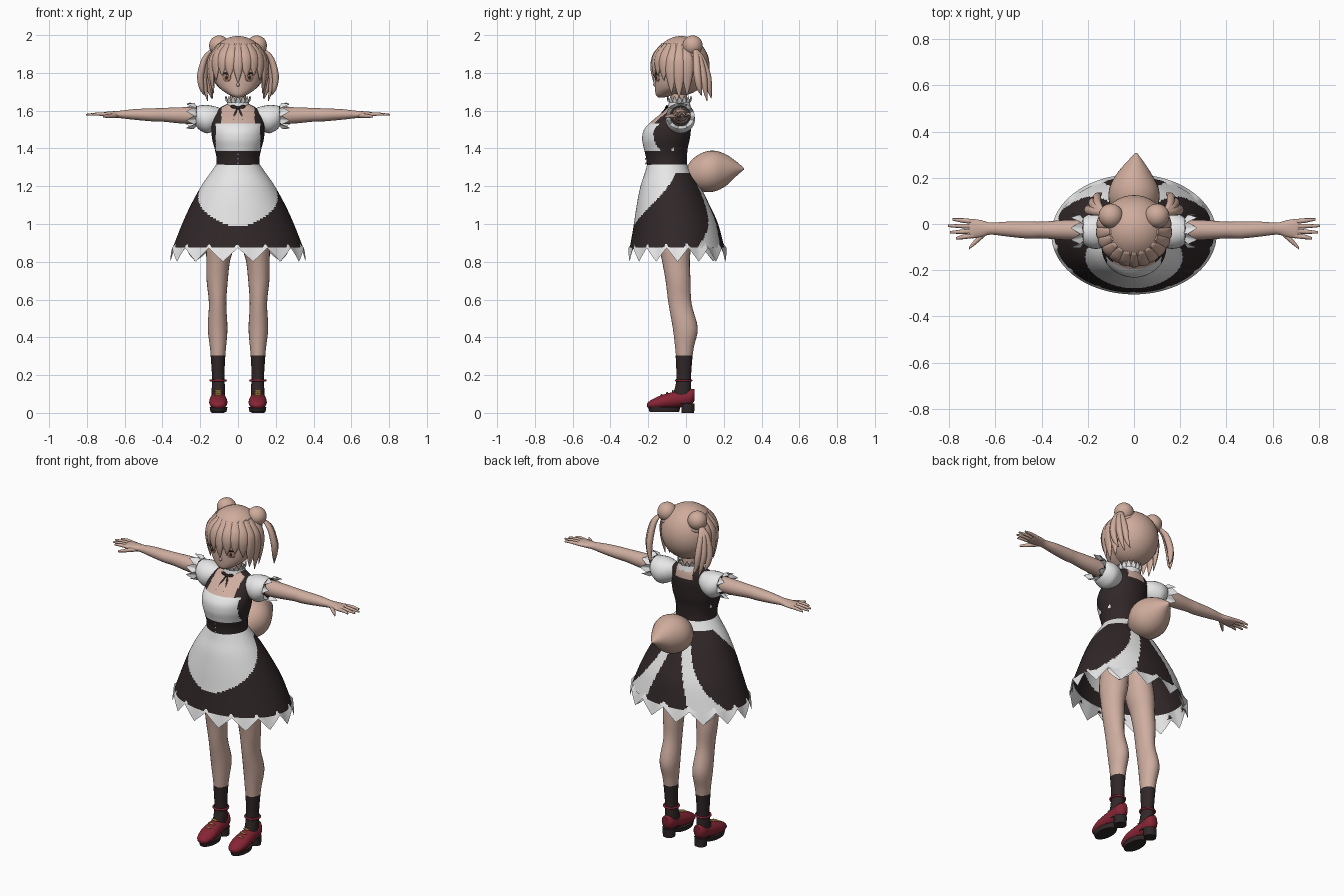
import bpy, bmesh, math
from math import sin, cos, pi, radians
from mathutils import Matrix, Vector, Euler

if "Cube" in bpy.data.objects:
    bpy.data.objects.remove(bpy.data.objects["Cube"])


def material(name, r, g, b):
    m = bpy.data.materials.new(name)
    m.use_nodes = True
    m.diffuse_color = (r, g, b, 1)
    bsdf = m.node_tree.nodes["Principled BSDF"]
    bsdf.inputs["Base Color"].default_value = (r, g, b, 1)
    bsdf.inputs["Roughness"].default_value = 0.8
    return m


SKIN = material("skin", .62, .42, .35)
HAIR = material("hair", .62, .41, .33)
WHITE = material("white cloth", .8, .8, .8)
BLACK = material("black cloth", .03, .02, .021)
RED = material("red leather", .24, .018, .035)
GOLD = material("gold", .5, .3, .08)
EYE = material("eye brown", .36, .2, .13)


def finish(name, bm, mats, rule=None, mirror=False):
    """Turn a bmesh into a shaded object, coloured by an optional face rule."""
    bmesh.ops.recalc_face_normals(bm, faces=bm.faces)
    if rule:
        for f in bm.faces:
            f.material_index = rule(f.calc_center_median())
    me = bpy.data.meshes.new(name)
    bm.to_mesh(me)
    bm.free()
    for m in mats:
        me.materials.append(m)
    ob = bpy.data.objects.new(name, me)
    bpy.context.collection.objects.link(ob)
    if mirror:
        ob.modifiers.new("Mirror", 'MIRROR').use_mirror_merge = False
    bpy.ops.object.select_all(action='DESELECT')
    ob.select_set(True)
    bpy.context.view_layer.objects.active = ob
    bpy.ops.object.shade_smooth_by_angle(angle=radians(50))
    return ob


def smooth_rows(rows, steps):
    """Catmull-Rom interpolation of cross-section rows."""
    out = []
    for i in range(len(rows) - 1):
        p, q, r, s = (rows[max(0, min(len(rows) - 1, i + k))] for k in (-1, 0, 1, 2))
        for k in range(steps):
            t = k / steps
            out.append([b + .5 * t * (c - a + t * (2*a - 5*b + 4*c - d + t * (3*b - 3*c + d - a)))
                        for a, b, c, d in zip(p, q, r, s)])
    return out + [list(rows[-1])]


def loft(name, axis, rows, mats, sides=24, steps=4, cap=True, turn=0, zig=0, rule=None, mirror=False):
    """Skin elliptical sections (position, centre a, centre b, radius a, radius b) along an axis."""
    bm = bmesh.new()
    rings = []
    fine = smooth_rows(rows, steps)
    for p, ca, cb, ra, rb in fine:
        ra, rb = max(ra, .001), max(rb, .001)
        ring = []
        for k in range(sides):
            t = 2 * pi * k / sides
            a = ca + ra * cos(t) * cos(turn) - rb * sin(t) * sin(turn)
            b = cb + ra * cos(t) * sin(turn) + rb * sin(t) * cos(turn)
            w = p
            if zig and p == fine[-1][0]:
                w = rows[0][0] + (p - rows[0][0]) * (.3 + .7 * abs((k * zig / sides) % 1 * 2 - 1))
            co = [a, b]
            co.insert(axis, w)
            ring.append(bm.verts.new(co))
        rings.append(ring)
    for lo, hi in zip(rings, rings[1:]):
        for k in range(sides):
            n = (k + 1) % sides
            bm.faces.new((lo[k], lo[n], hi[n], hi[k]))
    if cap:
        bm.faces.new(rings[0])
        bm.faces.new(rings[-1])
    return finish(name, bm, mats, rule, mirror)


def ball(name, loc, scale, mat, rot=(0, 0, 0), mirror=False, keep=None):
    bm = bmesh.new()
    bmesh.ops.create_uvsphere(bm, u_segments=40, v_segments=28, radius=1)
    bm.transform(Matrix.LocRotScale(Vector(loc), Euler(rot), Vector(scale)))
    if keep:
        gone = [f for f in bm.faces if not keep(f.calc_center_median())]
        bmesh.ops.delete(bm, geom=gone, context='FACES')
    return finish(name, bm, [mat], None, mirror)


def torus(name, loc, major, minor, mat, rot=(0, 0, 0)):
    """Mirrored ring swept from a small circle."""
    bm = bmesh.new()
    place = Matrix.LocRotScale(Vector(loc), Euler(rot), None)
    n, m = 28, 8
    grid = [[bm.verts.new(place @ Vector(((major + minor * cos(v)) * cos(u), (major + minor * cos(v)) * sin(u),
             minor * sin(v)))) for v in (2*pi*j/m for j in range(m))] for u in (2*pi*i/n for i in range(n))]
    for i in range(n):
        for j in range(m):
            a, b = grid[i], grid[(i + 1) % n]
            bm.faces.new((a[j], b[j], b[(j + 1) % m], a[(j + 1) % m]))
    return finish(name, bm, [mat], None, True)


# Legs, socks and shoes
loft("legs", 2, [(1.08, .075, -.07, .07, .08), (.9, .093, -.06, .075, .085), (.8, .105, -.053, .062, .073),
                 (.7, .11, -.042, .056, .066), (.58, .108, -.032, .046, .061), (.45, .108, -.004, .052, .066),
                 (.35, .106, -.008, .043, .05), (.27, .106, -.01, .035, .04)], [SKIN], mirror=True)
loft("socks", 2, [(.305, .106, -.01, .039, .045), (.2, .105, -.012, .033, .039), (.13, .104, -.016, .035, .043),
                  (.05, .104, -.03, .036, .06)], [BLACK], mirror=True)
loft("shoes", 1, [(-.207, .103, .04, .01, .008), (-.19, .103, .043, .034, .022), (-.14, .104, .054, .048, .036),
                  (-.08, .105, .066, .045, .042), (-.02, .105, .075, .039, .042), (.025, .105, .085, .036, .042),
                  (.046, .105, .095, .02, .03)], [RED], mirror=True)
loft("soles", 2, [(.004, .103, -.115, .042, .078), (.03, .103, -.115, .047, .086)], [BLACK], steps=1, mirror=True)
loft("heels", 2, [(0, .105, .01, .034, .033), (.05, .105, .01, .036, .036)], [BLACK], steps=1, mirror=True)
torus("ankle_straps", (.105, -.012, .172), .04, .006, RED)
for i, y in enumerate((-.13, -.1, -.07)):
    ball("shoe_buckle_%d" % i, (.105, y, .094 + .011 * i), (.022, .005, .006), GOLD, mirror=True)


# Skirt with apron in front and two ribbon tails behind
def skirt_colour(c):
    front = abs(math.degrees(math.atan2(c.x * .77, -(c.y + .062))))
    back = 180 - front
    t = max(0, (1.26 - c.z) / .38)
    if c.z > 1.27 or (c.z > .985 and front < 90 * ((c.z - .985) / .27) ** .65):
        return 1
    return int(6 + 18 * t < back < 25 + 37 * t ** 2.5)


loft("skirt", 2, [(1.315, 0, -.1, .115, .106), (1.27, 0, -.094, .147, .124), (1.2, 0, -.083, .195, .158),
                  (1.1, 0, -.068, .25, .193), (1, 0, -.053, .296, .223), (.875, 0, -.047, .345, .25)],
     [BLACK, WHITE], sides=180, steps=11, cap=False, rule=skirt_colour)
loft("petticoat_points", 2, [(.905, 0, -.047, .328, .238), (.8, 0, -.045, .358, .26)], [WHITE],
     sides=112, steps=1, cap=False, zig=14)
loft("ribbon_tail_ends", 2, [(.9, .2, .125, .075, .004), (.85, .215, .14, .06, .004), (.805, .225, .145, .004, .004)],
     [WHITE], turn=-.6, mirror=True)


# Bodice with bib, straps and open neckline
def bodice_colour(c):
    if c.y < -.06:
        if 1.39 < c.z < 1.53:
            return int(abs(c.x) < .118)
        if c.z >= 1.53 and abs(c.x) < .088:
            return 2
    elif c.z > 1.57 and abs(c.x) < .055:
        return 2
    return 0


loft("bodice", 2, [(1.3, 0, -.1, .115, .106), (1.35, 0, -.103, .114, .108), (1.4, 0, -.107, .124, .116),
                   (1.45, 0, -.106, .137, .126), (1.5, 0, -.098, .14, .124), (1.55, 0, -.073, .134, .102),
                   (1.6, 0, -.045, .115, .068), (1.635, 0, -.035, .06, .045)],
     [BLACK, WHITE, SKIN], sides=96, steps=8, rule=bodice_colour)
for i in range(3):
    ball("button_%d" % i, (0, -.212, 1.32 + .025 * i), (.005, .005, .005), WHITE)
loft("neck", 2, [(1.58, 0, -.035, .05, .045), (1.64, 0, -.035, .042, .042), (1.72, 0, -.04, .042, .044)], [SKIN])
loft("collar", 2, [(1.612, 0, -.035, .068, .062), (1.65, 0, -.035, .054, .054)], [WHITE], cap=False)
loft("collar_frill", 2, [(1.64, 0, -.035, .054, .054), (1.68, 0, -.035, .068, .066)], [WHITE],
     sides=64, steps=1, cap=False, zig=16)
ball("bow_knot", (0, -.104, 1.615), (.009, .008, .009), BLACK)
ball("bow_loops", (.022, -.1, 1.62), (.018, .006, .009), BLACK, rot=(0, -.3, 0), mirror=True)
loft("bow_tails", 2, [(1.615, .004, -.105, .004, .004), (1.58, .018, -.135, .006, .004), (1.55, .025, -.17, .004, .004)],
     [BLACK], sides=8, mirror=True)

# Sleeves, arms and hands
loft("sleeves", 0, [(.085, -.035, 1.565, .04, .045), (.12, -.032, 1.56, .065, .062), (.165, -.03, 1.555, .078, .075),
                    (.205, -.03, 1.563, .068, .064), (.225, -.03, 1.572, .05, .05)], [WHITE], mirror=True)
loft("sleeve_bands", 0, [(.218, -.03, 1.572, .054, .054), (.226, -.03, 1.572, .054, .054)], [BLACK],
     steps=1, mirror=True)
loft("sleeve_frills", 0, [(.215, -.03, 1.572, .05, .05), (.275, -.03, 1.572, .075, .07)], [WHITE],
     sides=72, steps=1, cap=False, zig=9, mirror=True)
loft("arms", 0, [(.19, -.028, 1.573, .046, .046), (.3, -.026, 1.575, .043, .043), (.4, -.026, 1.578, .036, .036),
                 (.46, -.026, 1.578, .037, .034), (.55, -.022, 1.58, .032, .028), (.62, -.02, 1.58, .026, .02),
                 (.66, -.02, 1.58, .036, .017), (.7, -.02, 1.58, .042, .014), (.715, -.02, 1.58, .036, .01)],
     [SKIN], mirror=True)
for name, base, tip, reach in (("index", -.05, -.062, .77), ("middle", -.03, -.036, .797),
                               ("ring", -.01, -.008, .805), ("little", .01, .02, .785)):
    loft(name + "_fingers", 0, [(.69, base, 1.58, .01, .01), (.74, (base + tip) / 2, 1.582, .01, .009),
                                (reach, tip, 1.578, .005, .005)], [SKIN], sides=10, mirror=True)
loft("thumbs", 0, [(.635, -.03, 1.575, .014, .012), (.68, -.07, 1.572, .014, .011), (.715, -.105, 1.57, .006, .006)],
     [SKIN], sides=12, mirror=True)

# Head and face
loft("head", 2, [(1.67, 0, -.13, .014, .016), (1.685, 0, -.112, .05, .048), (1.72, 0, -.078, .098, .086),
                 (1.77, 0, -.05, .127, .114), (1.83, 0, -.035, .138, .127), (1.9, 0, -.03, .12, .115),
                 (1.95, 0, -.03, .07, .07)], [SKIN], sides=40)
ball("nose", (0, -.163, 1.737), (.009, .012, .01), SKIN)
ball("eyes", (.06, -.151, 1.775), (.025, .005, .021), EYE, rot=(0, 0, .45), mirror=True)
ball("upper_lashes", (.061, -.154, 1.797), (.031, .006, .0045), BLACK, rot=(0, -.08, .45), mirror=True)
ball("pupils", (.06, -.1535, 1.775), (.009, .005, .012), BLACK, rot=(0, 0, .45), mirror=True)
ball("mouth", (0, -.154, 1.703), (.011, .004, .0015), EYE)

# Hair: cap, fringe, side locks, buns and hanging tails
ball("hair_cap", (0, -.025, 1.838), (.15, .15, .157), HAIR,
     keep=lambda c: c.z > 1.805 or c.y > -.065)


def lock(name, angle, tip, width, top=1.955):
    """Flat tapering lock that follows the cap at an angle from the front."""
    rows = []
    for f, w in ((0, .35), (.25, .9), (.5, 1), (.75, .7), (1, .05)):
        z = top + (tip - top) * f
        k = math.sqrt(max(.05, 1 - (max(z - 1.838, 0) / .157) ** 2)) * (1 - .9 * max(0, 1.79 - z))
        rows.append((z, .152 * sin(angle) * k, -.025 - .15 * cos(angle) * k, width * w, .012 * (w + .1)))
    loft(name, 2, rows, [HAIR], sides=12, turn=angle, mirror=angle != 0)


lock("fringe_centre", 0, 1.745, .026)
for i, (deg, tip) in enumerate(((17, 1.775), (34, 1.785), (51, 1.76), (68, 1.69), (85, 1.665), (103, 1.68))):
    lock("fringe_locks_%d" % i, radians(deg), tip, .03)
ball("hair_buns", (.1, .035, 1.945), (.053, .053, .053), HAIR, mirror=True)
torus("bun_braids", (.087, .026, 1.922), .046, .012, HAIR, rot=(-.35, .6, 0))
for i, (out, back, tip) in enumerate(((0, 0, 1.65), (.018, -.03, 1.68), (-.02, .022, 1.665))):
    loft("hair_tails_%d" % i, 2, [(1.925, .135, .05, .012, .012), (1.88, .165 + out / 2, .07 + back / 2, .016, .018),
                                  (1.79, .18 + out, .09 + back, .018, .02), (1.72, .175 + out, .1 + back, .013, .015),
                                  (tip, .16 + out, .112 + back, .002, .002)], [HAIR], sides=12, mirror=True)

# Bushy tail
loft("tail", 1, [(-.005, 0, 1.26, .025, .025), (.03, 0, 1.267, .07, .072), (.09, 0, 1.275, .106, .104),
                 (.15, 0, 1.28, .108, .108), (.21, 0, 1.285, .08, .084), (.265, .005, 1.292, .04, .04),
                 (.308, .01, 1.292, .003, .003)], [HAIR], sides=32)
